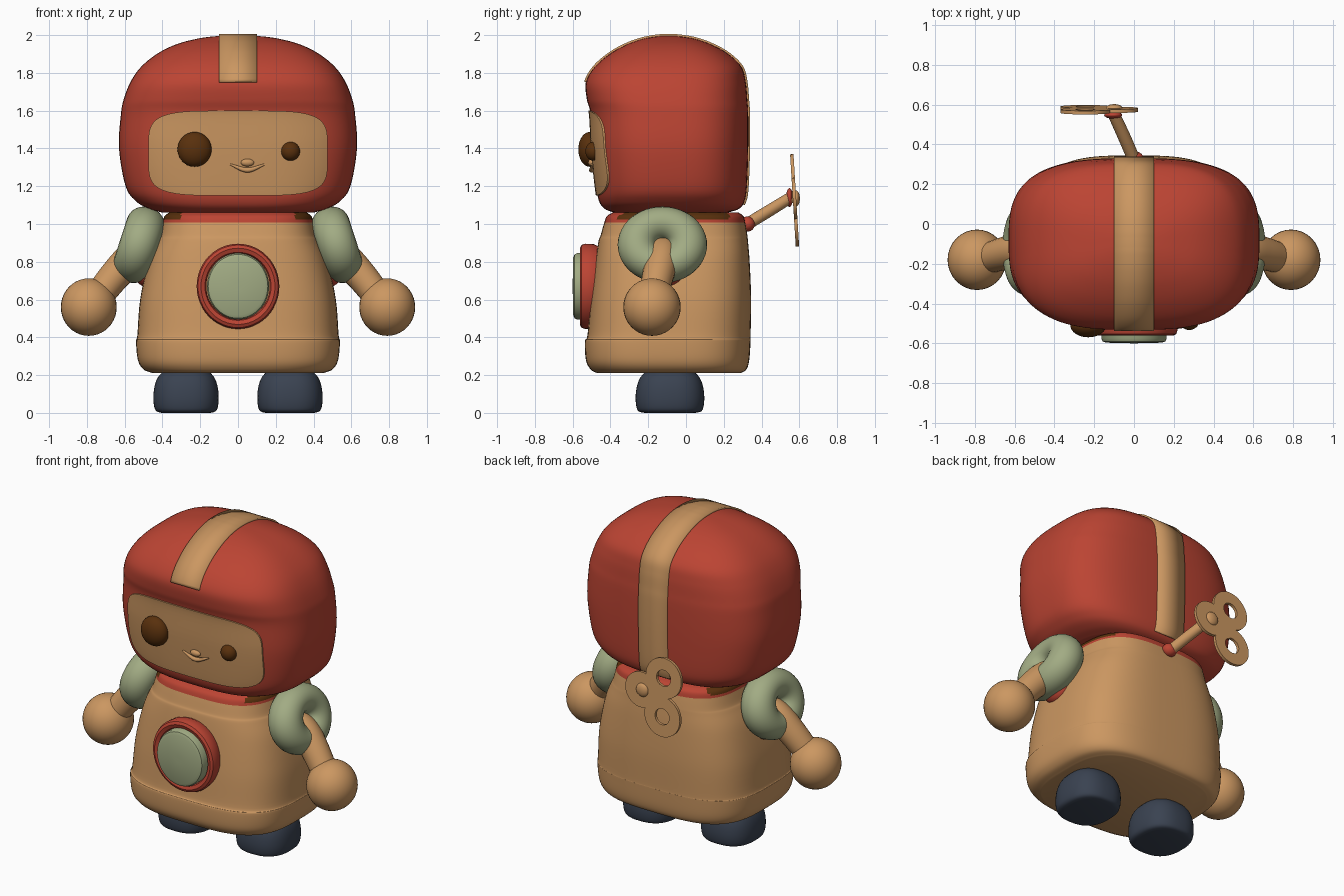
import bpy, bmesh, math
from mathutils import Vector, Matrix

if "Cube" in bpy.data.objects:
    bpy.data.objects.remove(bpy.data.objects["Cube"])


def material(name, rgb):
    m = bpy.data.materials.new(name)
    m.diffuse_color = (*rgb, 1)
    m.use_nodes = True
    m.node_tree.nodes["Principled BSDF"].inputs["Base Color"].default_value = m.diffuse_color
    return m


RED = material("warm_red", (0.50, 0.058, 0.033))
TAN = material("tan", (0.60, 0.31, 0.12))
SAGE = material("sage_green", (0.36, 0.41, 0.23))
SLATE = material("dark_slate", (0.042, 0.055, 0.082))
BROWN = material("dark_brown", (0.10, 0.03, 0.004))


def finish(name, bm, *mats, angle=40):
    bmesh.ops.recalc_face_normals(bm, faces=bm.faces)
    me = bpy.data.meshes.new(name)
    bm.to_mesh(me)
    bm.free()
    ob = bpy.data.objects.new(name, me)
    bpy.context.collection.objects.link(ob)
    for m in mats:
        me.materials.append(m)
    bpy.ops.object.select_all(action='DESELECT')
    ob.select_set(True)
    bpy.context.view_layer.objects.active = ob
    bpy.ops.object.shade_smooth_by_angle(angle=math.radians(angle))
    return ob


def dense(rows, steps=6):
    """Smooth a short profile with a Catmull-Rom spline."""
    r = [Vector(v) for v in rows]
    r = [2 * r[0] - r[1]] + r + [2 * r[-1] - r[-2]]
    out = []
    for i in range(1, len(r) - 2):
        a, b, c, d = r[i - 1:i + 3]
        for k in range(steps):
            t = k / steps
            out.append(b + (c - a) * t / 2 + (2 * a - 5 * b + 4 * c - d) * t * t / 2
                       + (3 * b - a - 3 * c + d) * t ** 3 / 2)
    return out + [r[-2]]


def skin(bm, rings, caps=True):
    loops = [[bm.verts.new(p) for p in ring] for ring in rings]
    n = len(loops[0])
    for a, b in zip(loops, loops[1:]):
        for i in range(n):
            bm.faces.new((a[i], a[(i + 1) % n], b[(i + 1) % n], b[i]))
    if caps:
        bm.faces.new(loops[0])
        bm.faces.new(loops[-1])


def power(v, e):
    return math.copysign(abs(v) ** e, v)


def loft(rows, n, cx=0, segs=96):
    """Rows are height, half width, front y, back y; n squares the section."""
    bm = bmesh.new()
    rings = []
    for z, rx, yf, yb in rows:
        cy, ry = (yf + yb) / 2, (yb - yf) / 2
        angles = [2 * math.pi * i / segs for i in range(segs)]
        rings.append([(cx + rx * power(math.cos(a), 2 / n),
                       cy + ry * power(math.sin(a), 2 / n), z) for a in angles])
    skin(bm, rings)
    return bm


def ball(name, loc, scale, mat):
    bm = bmesh.new()
    bmesh.ops.create_uvsphere(bm, u_segments=32, v_segments=20, radius=1,
                              matrix=Matrix.Translation(loc) @ Matrix.Diagonal((*scale, 1)))
    return finish(name, bm, mat)


def tube(name, points, radii, mat, segs=24):
    path = dense([(*p, r) for p, r in zip(points, radii)])
    pts = [Vector(p[:3]) for p in path]
    bm, rings = bmesh.new(), []
    for i, p in enumerate(pts):
        d = pts[min(i + 1, len(pts) - 1)] - pts[max(i - 1, 0)]
        u = d.cross(Vector((0, 1, 0.1))).normalized()
        v = d.cross(u).normalized()
        rings.append([p + (u * math.cos(2 * math.pi * k / segs)
                           + v * math.sin(2 * math.pi * k / segs)) * path[i][3]
                      for k in range(segs)])
    skin(bm, rings)
    return finish(name, bm, mat)


def lathe(name, profile, mat, matrix, closed=False, segs=48):
    """Spin (radius, height) points around z, then place with a matrix."""
    bm = bmesh.new()
    pts = profile + profile[:1] if closed else profile
    skin(bm, [[matrix @ Vector((r * math.cos(2 * math.pi * k / segs),
                                r * math.sin(2 * math.pi * k / segs), h))
               for k in range(segs)] for r, h in pts], caps=not closed)
    bmesh.ops.remove_doubles(bm, verts=bm.verts, dist=1e-5)
    return finish(name, bm, mat)


# Helmet
HEAD_N = 3
head = dense([(1.06, .40, -.38, .22), (1.08, .47, -.43, .28), (1.12, .54, -.46, .31),
              (1.2, .595, -.475, .323), (1.4, .63, -.495, .33), (1.58, .62, -.505, .33),
              (1.66, .605, -.525, .325), (1.75, .57, -.53, .317), (1.83, .515, -.485, .295),
              (1.9, .43, -.405, .225), (1.95, .33, -.315, .135), (1.98, .22, -.23, .05),
              (1.994, .12, -.155, -.03), (1.997, .02, -.105, -.08)])
finish("helmet", loft(head, HEAD_N), RED)


def face_y(x, z):
    for a, b in zip(head, head[1:]):
        if a[0] <= z <= b[0]:
            _, rx, yf, yb = a.lerp(b, (z - a[0]) / (b[0] - a[0]))
            side = max(0, 1 - abs(x / rx) ** HEAD_N) ** (1 / HEAD_N)
            return (yf + yb) / 2 - (yb - yf) / 2 * side
    return 0


# Face panel wrapped on the front of the helmet
bm, rings = bmesh.new(), []
for k in range(1, 27):
    s, lift = min(k / 25, 1), (0.009 if k < 26 else -0.02)
    ring = []
    for i in range(96):
        a = 2 * math.pi * i / 96
        x = .475 * s * power(math.cos(a), 2 / 4.5)
        z = 1.375 + .225 * s * power(math.sin(a), 2 / 4.5)
        ring.append((x, face_y(x, z) - lift, z))
    rings.append(ring)
skin(bm, rings)
finish("face_panel", bm, TAN)

# Stripe over the helmet from brow to neck
path = [(r[2], r[0]) for r in head if r[0] >= 1.745]
path += [(r[3], r[0]) for r in reversed(head) if r[0] > 1.1]
bm = bmesh.new()
grid = [[bm.verts.new((x, y, z)) for x in (-.1, 0, .1)] for y, z in path]
for a, b in zip(grid, grid[1:]):
    for i in range(2):
        bm.faces.new((a[i], a[i + 1], b[i + 1], b[i]))
stripe = finish("helmet_stripe", bm, TAN)
mod = stripe.modifiers.new("thickness", 'SOLIDIFY')
mod.thickness, mod.offset = 0.018, 0

# Eyes, nose and smile
ball("large_eye", (-.23, -.51, 1.395), (.09, .06, .092), BROWN)
ball("small_eye", (.278, -.488, 1.385), (.05, .045, .05), BROWN)
ball("nose", (.05, -.50, 1.325), (.035, .018, .02), TAN)
tube("smile", [(-.04, -.498, 1.315), (.05, -.50, 1.285), (.14, -.498, 1.315)],
     [.005, .013, .005], TAN, 12)

# Body with hem, upper seam and red collar
body = dense([(.21, .45, -.47, .29), (.23, .50, -.505, .32), (.28, .53, -.53, .335),
              (.38, .54, -.535, .342), (.41, .533, -.522, .342), (.6, .518, -.505, .345),
              (.8, .475, -.48, .337), (.91, .43, -.463, .328), (.94, .415, -.452, .325),
              (1.0, .40, -.435, .315), (1.04, .39, -.42, .305), (1.06, .365, -.39, .28)])
ob = finish("body", loft(body, 3.2), TAN, RED, BROWN)
for f in ob.data.polygons:
    c = f.center
    if c.z > 1.005 and f.normal.z > -.5:
        f.material_index = 2 if abs(c.x) > .3 and c.z > 1.02 and abs(c.y + .07) < .3 else 1

# Chest button: red rim with a sage cap
front = Matrix.Translation((0, -.49, .67)) @ Matrix.Rotation(math.pi / 2, 4, 'X')
lathe("button_rim", [(.2, -.04), (.217, 0), (.219, .045), (.212, .064), (.196, .072),
                     (.175, .064), (.168, .045), (.168, -.04)], RED,
      front @ Matrix.Diagonal((1, 1.03, 1, 1)))
lathe("button_cap", [(.168, 0), (.168, .085), (.161, .1), (.145, .107), (.02, .11)], SAGE,
      front @ Matrix.Diagonal((.98, 1.05, 1, 1)))

for side, s in (("left", -1), ("right", 1)):
    # Shoulder ring, tilted so its top leans to the neck
    ring = [(.13 + .1 * math.cos(a), .102 * math.sin(a))
            for a in (2 * math.pi * k / 24 for k in range(24))]
    place = (Matrix.Translation((s * .525, -.125, .89))
             @ Matrix.Rotation(s * math.radians(72), 4, 'Y') @ Matrix.Diagonal((.9, 1.03, 1, 1)))
    lathe(side + "_shoulder_ring", ring, SAGE, place, closed=True)
    # Arm, red joint and round hand
    tube(side + "_arm", [(s * .40, -.12, .87), (s * .54, -.125, .83), (s * .64, -.145, .74),
                         (s * .76, -.18, .59)], [.09, .09, .084, .075], TAN)
    ball(side + "_arm_joint", (s * .48, -.11, .75), (.07, .10, .085), RED)
    ball(side + "_hand", (s * .79, -.18, .56), (.148, .152, .152), TAN)
    # Foot
    foot = dense([(0, .13, -.22, .05), (.008, .155, -.25, .08), (.03, .168, -.262, .092),
                  (.08, .173, -.267, .097), (.14, .167, -.26, .09), (.19, .148, -.24, .07),
                  (.23, .11, -.20, .03)], 4)
    finish(side + "_foot", loft(foot, 2.5, s * .275, 48), SLATE)

# Wind-up key: stem, collar, stud and a three-lobed plate with two holes
tube("key_stem", [(.01, .30, .985), (-.05, .44, 1.07), (-.11, .57, 1.15)],
     [.032, .032, .03], TAN)
ball("key_stem_socket", (.005, .325, 1.0), (.045, .04, .04), RED)
ball("key_stem_collar", (-.105, .548, 1.14), (.045, .018, .05), RED)
key = (Matrix.Translation((-.175, .575, 1.125)) @ Matrix.Rotation(math.radians(3.5), 4, 'X')
       @ Matrix.Rotation(math.radians(-90), 4, 'X'))


def washer(name, x, z, r, hole, t):
    m = key @ Matrix.Translation((x, -z, 0))
    if hole:
        lathe(name, [(hole, -t), (r, -t), (r, t), (hole, t)], TAN, m, closed=True)
    else:
        lathe(name, [(r, -t), (r, t)], TAN, m)


washer("key_upper_lobe", -.07, .12, .125, .05, .009)
washer("key_lower_lobe", -.07, -.12, .125, .05, .009)
washer("key_stem_lobe", .085, .01, .11, 0, .009)
washer("key_centre", -.015, 0, .085, 0, .0085)
ball("key_stud", (-.10, .583, 1.135), (.042, .02, .042), TAN)
